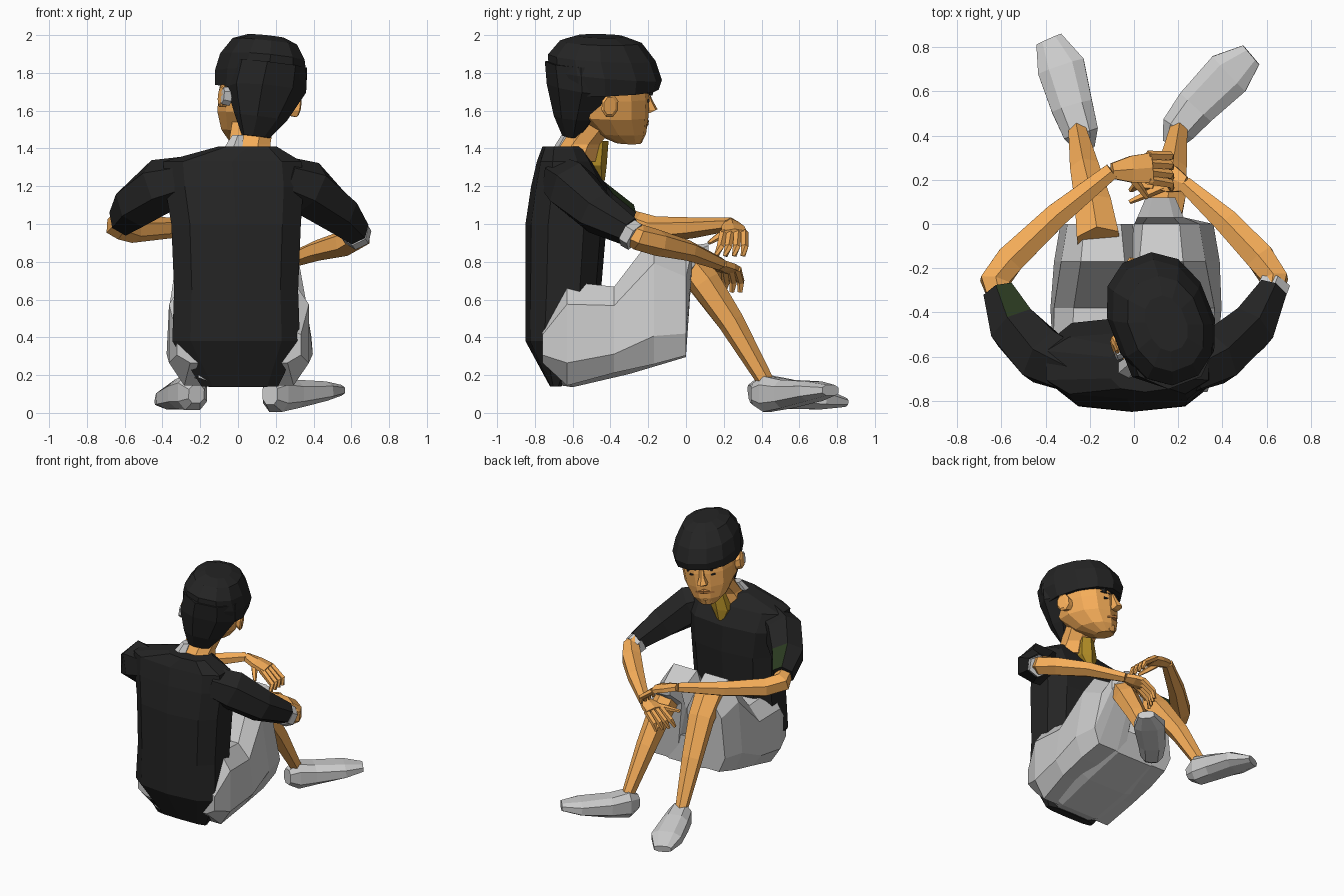
import bpy, bmesh, math
from mathutils import Vector, Matrix


def mat(name, col):
    m = bpy.data.materials.new(name)
    m.diffuse_color = (*col, 1)
    return m


SKIN = mat("skin", (0.92, 0.42, 0.10))
DARK = mat("dark_cloth", (0.018, 0.018, 0.018))
GOLD = mat("gold_cloth", (0.45, 0.27, 0.02))
GREEN = mat("green_cloth", (0.025, 0.045, 0.015))
LIP = mat("lip", (0.50, 0.20, 0.05))


def loft(name, pts, m=None, n=6, axis=None, p=1.0, xf=None):
    """Skin rings (x, y, z, side radius, up radius, [axial slope], [side shear])."""
    bm = bmesh.new()
    rings = []
    P = [Vector(q[:3]) for q in pts]
    for i, q in enumerate(pts):
        t = Vector(axis) if axis else P[min(i + 1, len(P) - 1)] - P[max(i - 1, 0)]
        t.normalize()
        side = t.cross(Vector((0, 0, 1)))
        side = side.normalized() if side.length > 0.01 else Vector((-1, 0, 0))
        up = side.cross(t)
        slope = q[5] if len(q) > 5 else 0
        shear = q[6] if len(q) > 6 else 0
        ring = []
        for k in range(n):
            a = 2 * math.pi * (k + 0.5) / n
            c = math.copysign(abs(math.cos(a)) ** p, math.cos(a))
            s = math.copysign(abs(math.sin(a)) ** p, math.sin(a))
            co = P[i] + side * (c * q[3] + s * shear) + up * s * q[4] + t * s * slope
            ring.append(bm.verts.new(xf @ co if xf else co))
        rings.append(ring)
    for a, b in zip(rings, rings[1:]):
        for k in range(n):
            bm.faces.new((a[k], a[(k + 1) % n], b[(k + 1) % n], b[k]))
    bm.faces.new(rings[0])
    bm.faces.new(rings[-1])
    bmesh.ops.recalc_face_normals(bm, faces=bm.faces)
    me = bpy.data.meshes.new(name)
    bm.to_mesh(me)
    bm.free()
    if m:
        me.materials.append(m)
    ob = bpy.data.objects.new(name, me)
    bpy.context.collection.objects.link(ob)
    return ob


def hand(name, wrist, knuckle, tip, spread, thumb):
    w, k, t, s = map(Vector, (wrist, knuckle, tip, spread))
    loft(name + "_palm", [(*w, .04, .03), (*(w.lerp(k, .5)), .07, .03), (*k, .078, .025)], SKIN)
    for i in range(4):
        f = (i - 1.5) / 1.5
        a, b = k + s * f * .85, t + s * f * 1.1
        mid = a.lerp(b, .5) + (k - w) * .22
        loft(f"{name}_finger_{i + 1}", [(*(a - (k - w) * .1), .023, .022), (*mid, .021, .02),
                                        (*b, .013, .013)], SKIN, 5)
    a = w.lerp(k, .35)
    b = Vector(thumb)
    loft(name + "_thumb", [(*a, .025, .022), (*a.lerp(b, .6), .02, .02), (*b, .011, .011)], SKIN, 5)


# Shirt body
Z, Y = (0, 0, 1), (0, 1, 0)
loft("shirt", [(.01, -.69, .14, .21, .03), (-.01, -.67, .38, .35, .18), (-.01, -.65, .65, .34, .20),
               (-.01, -.635, 1.0, .355, .215), (-.02, -.62, 1.2, .38, .20), (-.03, -.64, 1.33, .38, .15),
               (.05, -.65, 1.41, .16, .11)], DARK, 10, Z, .7)

# Sleeves, forearms, hands
sleeve_l = loft("left_sleeve", [(-.27, -.66, 1.24, .12, .12), (-.41, -.60, 1.20, .14, .15),
                                (-.54, -.47, 1.10, .125, .13), (-.61, -.31, 1.02, .08, .09)], DARK)
sleeve_l.data.materials.append(GREEN)
for f in list(sleeve_l.data.polygons)[12:18]:
    if f.normal.z > .2 and f.normal.x > -.5:
        f.material_index = 1
loft("right_sleeve", [(.24, -.66, 1.24, .12, .12), (.37, -.60, 1.19, .14, .15),
                      (.53, -.47, 1.06, .12, .12), (.625, -.30, .96, .075, .08)], DARK)
loft("left_forearm", [(-.60, -.35, 1.03, .06, .06), (-.63, -.26, .99, .075, .075), (-.56, -.16, .97, .075, .07),
                      (-.35, .04, .98, .063, .055), (-.10, .24, 1.0, .042, .035)], SKIN)
loft("right_forearm", [(.61, -.34, .98, .06, .06), (.635, -.25, .93, .07, .07), (.57, -.15, .90, .075, .07),
                       (.42, .01, .86, .065, .055), (.23, .18, .79, .04, .035)], SKIN)
loft("right_elbow_band", [(.62, -.31, .955, .079, .079), (.637, -.27, .93, .077, .077)])
hand("left_hand", (-.10, .24, 1.0), (.08, .255, .95), (.17, .23, .83), (0, .065, 0), (.06, .12, .90))
hand("right_hand", (.23, .18, .79), (.11, .225, .76), (.02, .22, .64), (.03, .06, 0), (-.02, .10, .74))

# Shorts: one leg per side, and a wide seat closing the underside
for name, x, hx, sh, extra in (
        ("left_short", -.18, -.17, .03, []),
        ("right_short", .19, .18, -.06, [(.12, .03, .81, .11, .08), (.12, .12, .87, .07, .03)])):
    loft(name, [(x * .9, -.76, .36, .17, .10), (x, -.63, .42, .195, .29), (x, -.38, .44, .20, .24, 0, sh * .5),
                (hx, -.17, .60, .185, .36, 0, sh), (hx, 0, .57, .155, .28, 0, sh)] + extra, None, 8, Y, .65)
loft("shorts_seat", [(0, -.72, .23, .22, .08), (0, -.6, .25, .28, .12), (0, -.3, .32, .30, .12),
                     (0, 0, .40, .27, .11)], None, 8, Y, .65)

# Shins
loft("left_shin", [(-.16, -.08, .86, .11, .10), (-.18, .07, .72, .095, .085), (-.22, .24, .48, .075, .07),
                   (-.255, .42, .17, .045, .045)], SKIN)
loft("right_shin", [(.13, .02, .80, .09, .08), (.15, .10, .69, .09, .085), (.17, .24, .48, .075, .07),
                    (.20, .42, .17, .045, .045)], SKIN)

# Shoes
loft("left_shoe", [(-.22, .34, .10, .045, .05), (-.24, .41, .11, .085, .10), (-.28, .53, .10, .10, .085),
                   (-.33, .71, .075, .115, .06), (-.385, .835, .055, .065, .025)], None, 8, None, .75)
loft("right_shoe", [(.17, .36, .10, .045, .06), (.20, .43, .10, .085, .10), (.28, .53, .10, .10, .08),
                    (.43, .68, .115, .115, .055), (.53, .765, .12, .06, .03)], None, 8, None, .75)

# Neck and throat
loft("neck", [(.05, -.60, 1.33, .15, .13), (.06, -.56, 1.42, .12, .11), (.08, -.47, 1.54, .12, .12)], SKIN, 8, Z)
loft("undershirt", [(.02, -.46, 1.23, .03, .03), (.03, -.48, 1.31, .08, .06), (.05, -.47, 1.44, .06, .06)],
     GOLD, 6, Z)
loft("collar_patch", [(-.03, -.66, 1.39, .06, .05), (.0, -.62, 1.47, .035, .04)], None, 6, Z)

# Head, turned and tilted
H = Matrix.Translation((.115, -.43, 1.65)) @ Matrix.Rotation(math.radians(21), 4, "Z") \
    @ Matrix.Rotation(math.radians(7), 4, "Y")
F = H @ Matrix.Translation((-.02, 0, 0))
loft("head", [(0, .15, -.225, .06, .07), (0, .09, -.17, .13, .15), (0, .035, -.08, .18, .21),
              (0, .02, .02, .19, .225), (0, .01, .14, .185, .22), (0, 0, .25, .12, .15)], SKIN, 12, Z, .9, F)
loft("nose", [(0, .235, .06, .015, .015), (0, .25, 0, .022, .03), (0, .262, -.045, .04, .047),
              (0, .24, -.062, .035, .03)], SKIN, 6, Z, 1, F)
loft("mouth", [(-.065, .21, -.125, .018, .014), (0, .232, -.115, .035, .02), (.065, .21, -.125, .018, .014)],
     LIP, 6, None, 1, F)
loft("chin", [(0, .20, -.22, .04, .03), (0, .205, -.18, .055, .035), (0, .195, -.15, .05, .02)], SKIN, 6, Z, 1, F)
for s, side in ((-1, "left"), (1, "right")):
    loft(side + "_eye", [(s * .06, .226, .01, .012, .01), (s * .09, .215, .01, .012, .009)], DARK, 6, None, 1, F)
    loft(side + "_eyebrow", [(s * .04, .233, .05, .01, .006), (s * .11, .208, .055, .01, .005)],
         DARK, 4, None, 1, F)
    loft(side + "_ear", [(s * .18, -.02, -.01, .035, .05), (s * .215, -.045, 0, .05, .065),
                         (s * .225, -.05, 0, .035, .05)], SKIN, 8, (1, 0, 0), 1, F)
loft("left_ear_back", [(-.18, -.085, .0, .025, .05), (-.225, -.085, .0, .025, .045)], None, 6, (1, 0, 0), 1, F)

# Hair: cap with slanted rim, and tapering nape
loft("hair_cap", [(-.02, -.03, .345, .09, .13), (-.02, -.03, .315, .165, .22), (-.02, -.02, .23, .215, .29, -.01),
                  (-.01, 0, .14, .235, .305, -.02), (-.01, .005, .055, .225, .285, .015),
                  (0, -.02, .065, .17, .20, .015)], DARK, 12, Z, .9, H)
loft("hair_nape", [(-.02, -.13, .20, .20, .195), (-.02, -.13, .06, .215, .175, -.02), (-.04, -.15, -.09, .145, .105),
                   (-.06, -.16, -.195, .08, .04)], DARK, 8, Z, .95, H)
for i, x in enumerate((-.1, -.02, .07)):
    loft(f"fringe_lock_{i + 1}", [(x, .22, .09, .04, .03), (x + .01, .23, .04, .008, .008)], DARK, 4, Z, 1, H)
